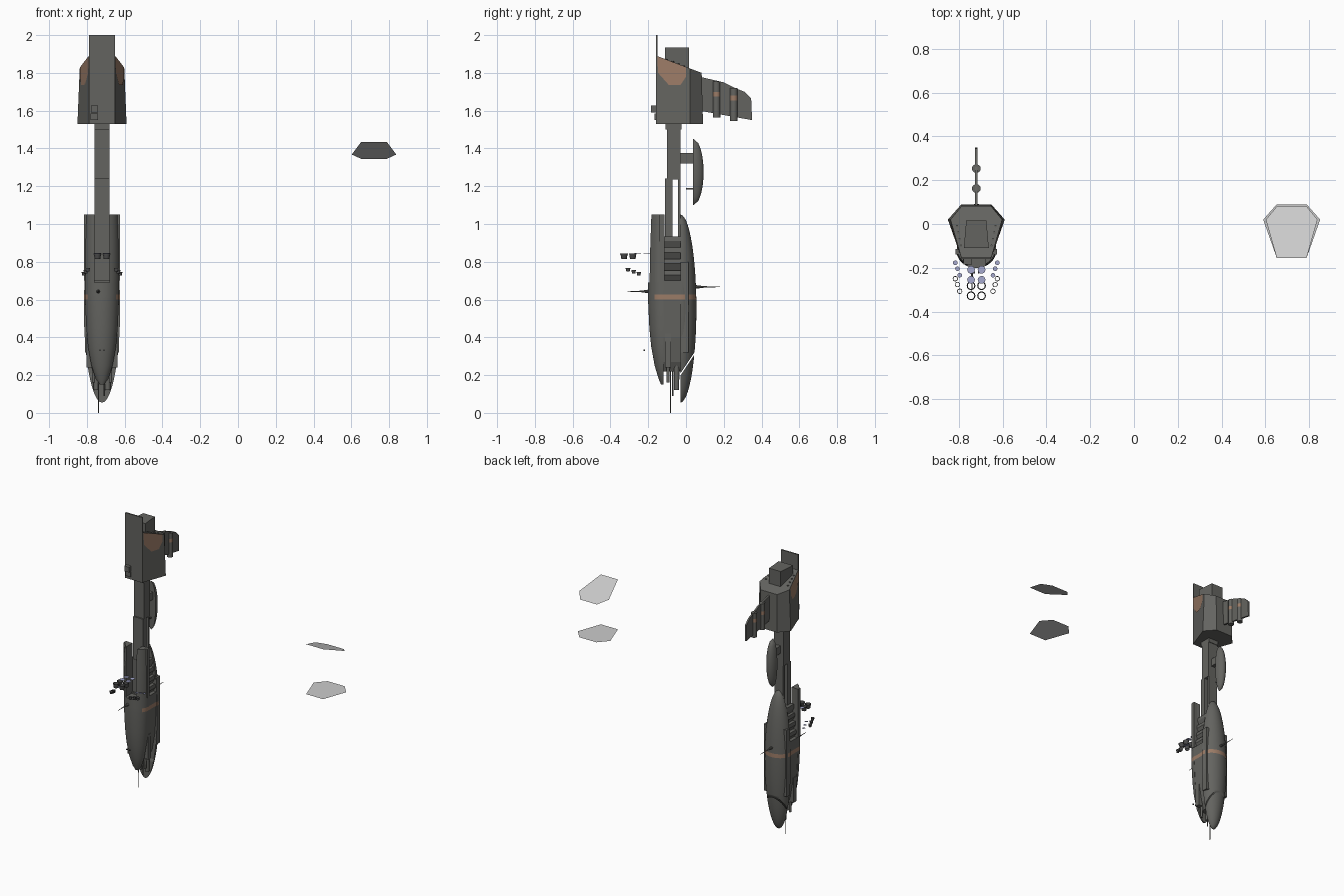
import bpy, bmesh, math
from mathutils import Vector

if "Cube" in bpy.data.objects:
    bpy.data.objects.remove(bpy.data.objects["Cube"])

CX = -0.72   # ship centre line


def mat(name, c):
    m = bpy.data.materials.new(name)
    m.diffuse_color = (*c, 1)
    m.use_nodes = True
    m.node_tree.nodes["Principled BSDF"].inputs["Base Color"].default_value = m.diffuse_color
    return m


HULL = mat("hull grey", (0.127, 0.127, 0.117))
DARK = mat("dark metal", (0.07, 0.07, 0.07))
RUST = mat("rust orange", (0.33, 0.2, 0.135))
GLOW = mat("pale blue", (0.38, 0.40, 0.62))
PLATE = mat("light grey", (0.6, 0.6, 0.6))


def finish(name, bm, mats, smooth=False, recalc=True):
    if recalc:
        bmesh.ops.recalc_face_normals(bm, faces=bm.faces)
    me = bpy.data.meshes.new(name)
    bm.to_mesh(me)
    bm.free()
    ob = bpy.data.objects.new(name, me)
    bpy.context.collection.objects.link(ob)
    for m in mats:
        me.materials.append(m)
    if smooth:
        bpy.context.view_layer.objects.active = ob
        ob.select_set(True)
        bpy.ops.object.shade_smooth_by_angle(angle=math.radians(35))
        ob.select_set(False)
    return ob


def loft(bm, rings):
    """Bridge equal-length rings of points and cap both ends."""
    vs = [[bm.verts.new(p) for p in r] for r in rings]
    n = len(vs[0])
    for a, b in zip(vs, vs[1:]):
        for i in range(n):
            bm.faces.new((a[i], a[(i + 1) % n], b[(i + 1) % n], b[i]))
    bm.faces.new(vs[0])
    bm.faces.new(vs[-1])


def box(name, x, y, z, m=HULL):
    """Box from ranges, x relative to the centre line."""
    bm = bmesh.new()
    loft(bm, [[(CX + x[0], y[0], k), (CX + x[1], y[0], k), (CX + x[1], y[1], k), (CX + x[0], y[1], k)] for k in z])
    return finish(name, bm, [m])


def tube(name, x, y, z0, z1, r0, r1, m=HULL, caps=True, seg=14, band=None):
    """Vertical tube, optionally with a coloured band."""
    bm = bmesh.new()
    zs = [z0, *(band or ()), z1]
    rad = lambda k: r0 + (r1 - r0) * (k - z0) / (z1 - z0)
    loft(bm, [[(CX + x + rad(k) * math.cos(a * 2 * math.pi / seg),
                y + rad(k) * math.sin(a * 2 * math.pi / seg), k) for a in range(seg)] for k in zs])
    if not caps:
        bmesh.ops.delete(bm, geom=[f for f in bm.faces if len(f.verts) > 4], context='FACES_ONLY')
    if band:
        paint_band(bm, *band)
    return finish(name, bm, [m, RUST], True)


def paint_band(bm, z0, z1, front=-9):
    for f in bm.faces:
        c = f.calc_center_median()
        if z0 < c.z < z1 and c.y > front and len(f.verts) == 4:
            f.material_index = 1


def half_shell(name, rings, y0, sign, cuts=(), stripe=None):
    """Half-elliptic sections (z, half width, depth) growing from the flat plane y0."""
    bm = bmesh.new()
    N = 20
    loft(bm, [[(CX + w * math.cos(math.pi * i / N), y0 + sign * d * math.sin(math.pi * i / N), z)
               for i in range(N + 1)] for z, w, d in rings])
    for co, no in cuts:
        r = bmesh.ops.bisect_plane(bm, geom=bm.verts[:] + bm.edges[:] + bm.faces[:],
                                   plane_co=co, plane_no=no, clear_outer=True)
        bmesh.ops.holes_fill(bm, edges=[e for e in r['geom_cut'] if isinstance(e, bmesh.types.BMEdge)])
    if stripe:
        paint_band(bm, *stripe)
    return finish(name, bm, [HULL, RUST], True)


# engine block: hexagon with a sloping top
bottom = [(-.068, -.155), (.068, -.155), (.13, .02), (.068, .09), (-.068, .09), (-.13, .02)]
top = [(-.068, -.155), (.068, -.155), (.118, .02), (.066, .083), (-.066, .083), (-.118, .02)]
slope = lambda y: 1.89 - .378 * (y + .155)
low_ring = [Vector((CX + x, y, 1.53)) for x, y in bottom]
top_ring = [Vector((CX + x, y, slope(y))) for x, y in top]
bm = bmesh.new()
loft(bm, [low_ring, top_ring])
finish("engine_block", bm, [HULL])
box("engine_front_plate", (-.068, .068), (-.16, -.15), (1.53, 2.0))
bm = bmesh.new()
loft(bm, [[(CX - .057, -.11, z), (CX + .057, -.11, z), (CX + .046, .015, z), (CX - .046, .015, z)] for z in (1.75, 1.935)])
finish("engine_top_block", bm, [HULL])
for i in range(4):
    for s in (-1, 1):
        y = -.1 + .03 * i
        tube("top_vent", s * (.07 + .006 * i), y, slope(y) - .01, slope(y) + .005, .006, .006, seg=8)
box("front_vent_upper", (-.058, -.02), (-.185, -.155), (1.59, 1.628))
box("front_vent_lower", (-.06, -.02), (-.168, -.155), (1.55, 1.585))

# loose hexagonal plates matching the engine ends
for name, ring in (("loose_plate_low", low_ring), ("loose_plate_high", top_ring)):
    bm = bmesh.new()
    bm.faces.new([bm.verts.new(p + Vector((1.44, 0, -.456))) for p in ring])
    finish(name, bm, [PLATE], recalc=False)

# painted patches on the engine sides
for s in (-1, 1):
    bm = bmesh.new()
    pts = []
    for y, z in ((-.152, 1.888), (0, 1.831), (0, 1.78), (-.03, 1.735), (-.09, 1.735), (-.148, 1.80)):
        f = (z - 1.53) / (slope(y) - 1.53)
        x = .068 + ((.13 - .012 * f) - .068) * (y + .155) / .175 + .003
        pts.append((CX + s * x, y, z))
    f = bm.faces.new([bm.verts.new(p) for p in pts])
    f.normal_update()
    if f.normal.x * s < 0:
        f.normal_flip()
    finish("painted_patch", bm, [RUST], recalc=False)

# rear fin with two canisters
bm = bmesh.new()
fin = [(.07, 1.60), (.07, 1.78), (.20, 1.75), (.26, 1.72), (.31, 1.70), (.345, 1.665), (.35, 1.55)]
loft(bm, [[(CX + x, y, z) for y, z in fin] for x in (-.006, .006)])
finish("rear_fin", bm, [HULL])
tube("canister", 0, .162, 1.565, 1.755, .02, .02, band=(1.675, 1.70))
tube("canister", 0, .253, 1.545, 1.72, .02, .02, band=(1.655, 1.68))

# neck: collar, spine and two split beams
box("neck_collar", (-.039, .039), (-.108, -.024), (1.50, 1.54))
box("neck_spine", (-.039, .039), (-.1, -.028), (1.235, 1.51))
box("neck_beam_front", (-.039, .039), (-.11, -.072), (.69, 1.24))
box("neck_beam_back", (-.035, .035), (-.042, -.028), (.80, 1.24))

# pod behind the neck
rings = []
for i in range(17):
    t = -.999 + 1.998 * i / 16
    k = math.sqrt(1 - t * t)
    rings.append((1.275 + .175 * t, .036 * k, .055 * k))
half_shell("rear_pod", rings, .038, 1)
box("pod_strut", (-.015, .015), (-.035, .06), (1.32, 1.375))
box("pod_antenna", (-.003, .003), (0, .06), (1.182, 1.19))

# rear hull half-ellipsoid, split from its nose by a slanted gap
zs = [.5525 - .497 * math.cos(math.pi * i / 26) for i in range(1, 26)] + [.0555, .600, .628, 1.0495]
rings = []
for z in sorted(zs):
    k = math.sqrt(max(1e-5, 1 - ((z - .5525) / .4975) ** 2))
    rings.append((z, .096 * k, .085 * k))
no = Vector((0, 1.5, -1)).normalized()
half_shell("rear_hull", rings, -.03, 1, [((CX, -.03, .208), no)], (.600, .628))
half_shell("rear_hull_nose", rings, -.03, 1, [((CX, -.03, .196), -no)])

# middle hull with painted band
bm = bmesh.new()
sec = [(.22, .03), (.27, .055), (.4, .078), (.600, .089), (.628, .089), (.70, .089)]
loft(bm, [[(CX - w, -.125, z), (CX + w, -.125, z), (CX + w, -.03, z), (CX - w, -.03, z)] for z, w in sec])
paint_band(bm, .6, .628)
finish("middle_hull", bm, [HULL, RUST])

# stepped cooling ribs above the middle hull
for i in range(4):
    z = .695 + .06 * i
    bm = bmesh.new()
    loft(bm, [[(CX - w, -.113, k), (CX + w, -.113, k), (CX + w, -.03, k), (CX - w, -.03, k)]
              for k, w in ((z, .06 - .004 * i), (z + .035, .083 - .006 * i), (z + .06, .08 - .006 * i))])
    finish("cooling_rib", bm, [HULL])

# front shell: solid belly, then two flanks leaving a slot for the neck
belly = [(.15, .012, .012), (.18, .033, .025), (.25, .056, .046), (.35, .074, .064), (.45, .083, .074),
         (.600, .09, .081), (.628, .0905, .081), (.69, .091, .081)]
half_shell("front_shell", belly, -.12, -1, stripe=(.600, .628, -.165))
flank = [(.69, .091, .081), (.8, .091, .08), (.9, .09, .077), (1.05, .085, .072)]
for s in (-1, 1):
    bm = bmesh.new()
    rings = []
    for z, w, d in flank:
        a1 = math.acos(.041 / w)
        arc = [(CX + s * w * math.cos(a1 * i / 8), -.12 - d * math.sin(a1 * i / 8), z) for i in range(9)]
        rings.append(arc + [(CX + s * .041, -.115, z)])
    loft(bm, rings)
    finish("front_shell_flank", bm, [HULL], True)

# mirrored side details
for s in (-1, 1):
    lo_hi = lambda a, c: (min(s * a, s * c), max(s * a, s * c))
    box("side_panel", lo_hi(.06, .091), (-.028, .012), (.32, .80))
    box("side_rail", lo_hi(.05, .082), (-.112, -.08), (.24, .42))
    box("shell_rim", lo_hi(.07, .094), (-.14, -.115), (.70, 1.05))
    tube("gun_barrel", s * .03, -.05, .12, .30, .014, .016)
    tube("small_barrel", s * .045, -.095, .16, .28, .008, .01)
    box("sensor", lo_hi(.007, .014), (-.226, -.218), (.327, .335), DARK)
    # floating nozzles and their glowing discs
    spots = [(.024, -.328, .815, .02), (.024, -.282, .815, .02), (.076, -.307, .748, .012),
             (.086, -.277, .738, .012), (.096, -.25, .728, .012)]
    for x, y, z, r in spots:
        h = r * 1.5
        tube("nozzle", s * x, y, z, z + h, r * .75, r, DARK, caps=False)
        tube("nozzle_lip", s * x, y, z + h * .8, z + h, r * 1.05, r * 1.05, DARK, caps=False)
        tube("nozzle_glow", s * x, y + .073, z + h, z + h + .0005, r * .88, r * .88, GLOW)
tube("long_probe", -.018, -.082, 0, .28, .002, .004, seg=8)
tube("short_probe", .012, -.07, .09, .28, .003, .006, seg=8)

# horizontal antenna spikes
for name, x, z, y0, y1 in (("front_spike", -.02, .643, -.19, -.31), ("rear_spike", 0, .667, .04, .18)):
    bm = bmesh.new()
    ring = lambda y, r: [(CX + x + r * math.cos(a * math.pi / 4), y, z + r * math.sin(a * math.pi / 4)) for a in range(8)]
    loft(bm, [ring(y0, .011), ring(y0 + (y1 - y0) * .4, .004), ring(y1, .001)])
    finish(name, bm, [HULL])
